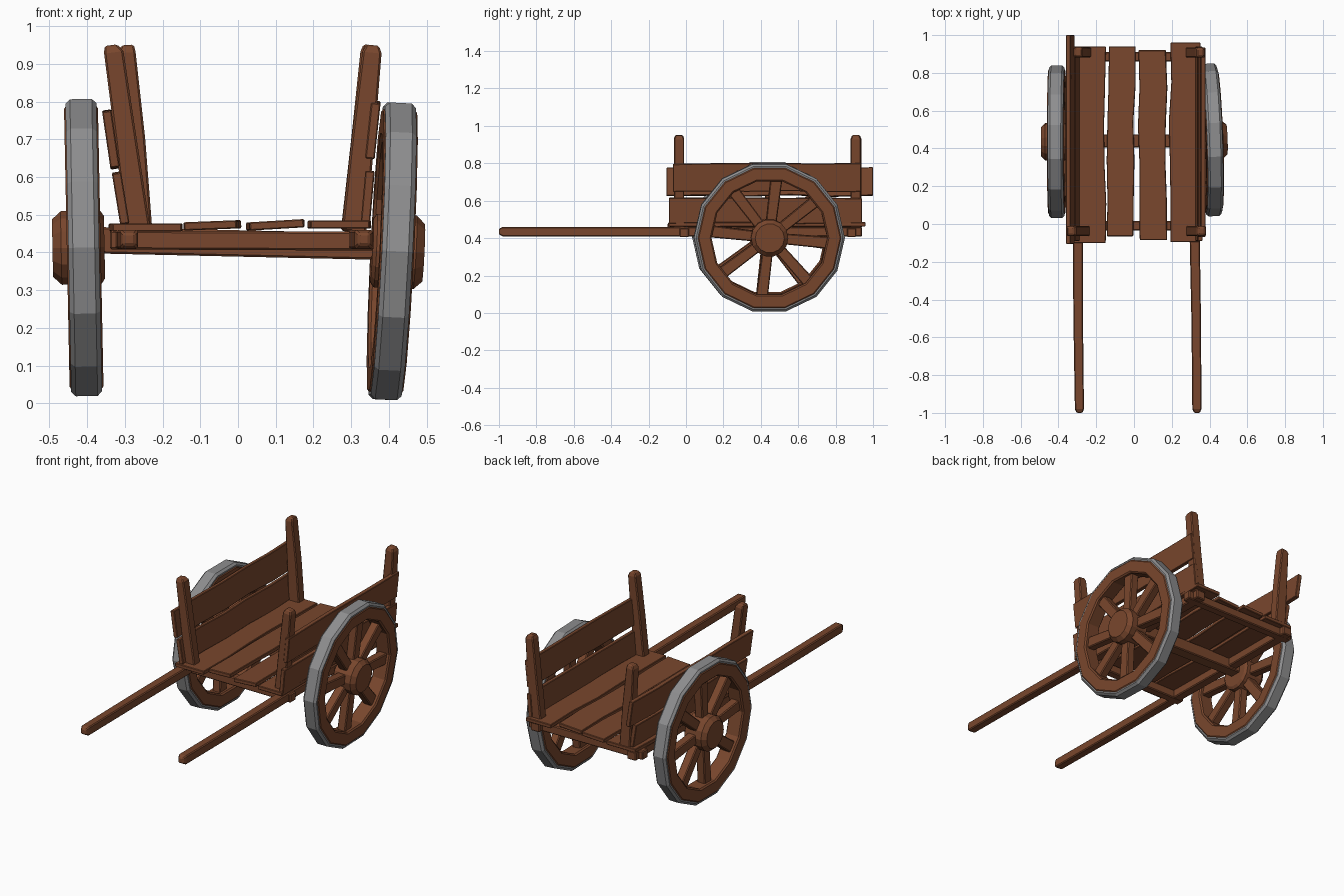
import bpy, bmesh, math, random
from mathutils import Vector, Matrix

if "Cube" in bpy.data.objects:
    bpy.data.objects.remove(bpy.data.objects["Cube"])

random.seed(4)


def material(name, rgb):
    m = bpy.data.materials.new(name)
    m.diffuse_color = (*rgb, 1)
    m.use_nodes = True
    m.node_tree.nodes["Principled BSDF"].inputs["Base Color"].default_value = m.diffuse_color
    return m


WOOD = material("brown_wood", (0.19, 0.062, 0.026))
IRON = material("grey_iron", (0.27, 0.27, 0.275))


def finish(bm, name, mat, bevel=0.0):
    bmesh.ops.recalc_face_normals(bm, faces=bm.faces)
    me = bpy.data.meshes.new(name)
    bm.to_mesh(me)
    bm.free()
    me.materials.append(mat)
    ob = bpy.data.objects.new(name, me)
    bpy.context.collection.objects.link(ob)
    if bevel:
        mod = ob.modifiers.new("worn_edges", 'BEVEL')
        mod.width = bevel
        mod.segments = 1
        mod.angle_limit = math.radians(40)
    return ob


def beam(name, p0, p1, wide, width, thick, segs=1, wobble=0.0, end_width=None,
         tips=(1, 1), tip_len=0.02, bevel=0.005):
    """Rough timber from p0 to p1; 'wide' points along its width."""
    p0, p1 = Vector(p0), Vector(p1)
    d = (p1 - p0).normalized()
    w = Vector(wide)
    w = (w - d * w.dot(d)).normalized()
    t = d.cross(w)
    length = (p1 - p0).length
    end_width = end_width or width
    stations = [(i / segs, 1) for i in range(segs + 1)]
    # tapered tips get one extra section each
    if tips[0] != 1:
        stations[0] = (tip_len / length, 1)
        stations.insert(0, (0, tips[0]))
    if tips[1] != 1:
        stations[-1] = (1 - tip_len / length, 1)
        stations.append((1, tips[1]))
    bm = bmesh.new()
    rings = []
    for f, k in stations:
        c = p0.lerp(p1, f) + w * random.uniform(-wobble, wobble)
        hw = k * (width + (end_width - width) * f + random.uniform(-wobble, wobble)) / 2
        ht = k * thick / 2
        rings.append([bm.verts.new(c + w * a * hw + t * b * ht)
                      for a, b in ((-1, -1), (1, -1), (1, 1), (-1, 1))])
    for a, b in zip(rings, rings[1:]):
        for i in range(4):
            j = (i + 1) % 4
            bm.faces.new((a[i], a[j], b[j], b[i]))
    bm.faces.new(rings[0])
    bm.faces.new(rings[-1])
    return finish(bm, name, WOOD, bevel)


def lathe(name, profile, sides, mat, closed):
    """Revolve (x, radius) points about the x axis."""
    bm = bmesh.new()
    rings = []
    for x, r in profile:
        rings.append([bm.verts.new((x, r * math.cos(a), r * math.sin(a)))
                      for a in (2 * math.pi * i / sides for i in range(sides))])
    pairs = list(zip(rings, rings[1:]))
    if closed:
        pairs.append((rings[-1], rings[0]))
    else:
        bm.faces.new(rings[0])
        bm.faces.new(rings[-1])
    for a, b in pairs:
        for i in range(sides):
            j = (i + 1) % sides
            bm.faces.new((a[i], a[j], b[j], b[i]))
    return finish(bm, name, mat)


def wheel(side, s, centre, tilt, yaw):
    parts = [
        # iron tyre with chamfered shoulders
        lathe(side + "_tyre", [(-0.041, 0.375), (-0.041, 0.392), (-0.029, 0.404),
                               (0.029, 0.404), (0.041, 0.392), (0.041, 0.375)], 14, IRON, True),
        # wooden rim
        lathe(side + "_rim", [(-0.038, 0.31), (-0.045, 0.318), (-0.045, 0.378), (-0.038, 0.388),
                              (0.038, 0.388), (0.045, 0.378), (0.045, 0.318), (0.038, 0.31)],
              14, WOOD, True),
        # hub, fatter on the outer face
        lathe(side + "_hub", [(-0.055 * s, 0.085), (-0.045 * s, 0.1), (0.06 * s, 0.1),
                              (0.083 * s, 0.078)], 14, WOOD, False),
    ]
    for i in range(8):
        a = math.radians(45 * i - 5 + random.uniform(-4, 4))
        u = Vector((0, math.cos(a), math.sin(a)))
        parts.append(beam(f"{side}_spoke_{i + 1}", u * 0.07, u * 0.325,
                          (0, -u.z, u.y), 0.056, 0.05, end_width=0.064))
    m = (Matrix.Translation(centre) @ Matrix.Rotation(yaw, 4, 'Z')
         @ Matrix.Rotation(tilt, 4, 'Y'))
    for p in parts:
        p.matrix_world = m


wheel("left", -1, (-0.409, 0.435, 0.413), -0.02, 0.0)
wheel("right", 1, (0.409, 0.445, 0.403), 0.05, 0.035)

# Axle and cross beams
beam("axle", (-0.40, 0.44, 0.433), (0.40, 0.44, 0.415), (0, 1, 0), 0.07, 0.07)
beam("front_cross_beam", (-0.34, -0.01, 0.433), (0.36, -0.01, 0.43), (0, 1, 0), 0.05, 0.05)
beam("rear_cross_beam", (-0.36, 0.885, 0.433), (0.37, 0.885, 0.43), (0, 1, 0), 0.05, 0.05)

# Long shafts that double as the bed rails
for side, x0, x1 in (("left", -0.288, -0.31), ("right", 0.335, 0.31)):
    beam(side + "_shaft", (x0, -1.0, 0.435), (x1, 0.94, 0.433), (1, 0, 0), 0.05, 0.05,
         segs=4, wobble=0.002, end_width=0.058, tips=(0.6, 1))

# Bed planks: centre x, width, front y, back y, height, cross slope
PLANKS = [(-0.245, 0.185, -0.10, 0.94, 0.466, 0.0),
          (-0.068, 0.142, -0.065, 0.94, 0.472, 0.04),
          (0.098, 0.142, -0.085, 0.92, 0.473, 0.06),
          (0.267, 0.155, -0.095, 0.96, 0.474, 0.0)]
for i, (x, w, y0, y1, z, slope) in enumerate(PLANKS):
    beam(f"bed_plank_{i + 1}", (x, y0, z), (x, y1, z), (1, 0, slope), w, 0.022,
         segs=5, wobble=0.006, bevel=0.003)

# Corner posts leaning outward: bottom x, top x, y
POSTS = [("front_left", -0.265, -0.335, -0.037), ("rear_left", -0.262, -0.295, 0.91),
         ("front_right", 0.305, 0.355, -0.037), ("rear_right", 0.305, 0.352, 0.908)]
for name, xb, xt, y in POSTS:
    beam(name + "_post", (xb, y, 0.455), (xt, y, 0.95), (1, 0, 0), 0.068, 0.055,
         segs=2, wobble=0.003, end_width=0.05, tips=(1, 0.7))

# Side boards nailed outside the posts: bottom (x, z), top (x, z), front y, back y
BOARDS = [("left_lower_board", (-0.300, 0.475), (-0.322, 0.61), -0.09, 0.93),
          ("left_upper_board", (-0.326, 0.625), (-0.348, 0.775), -0.105, 1.0),
          ("right_lower_board", (0.338, 0.48), (0.350, 0.615), -0.09, 0.94),
          ("right_upper_board", (0.350, 0.65), (0.366, 0.80), -0.07, 0.935)]
for name, (xa, za), (xb, zb), y0, y1 in BOARDS:
    cx, cz = (xa + xb) / 2, (za + zb) / 2
    beam(name, (cx, y0, cz), (cx, y1, cz), (xb - xa, 0, zb - za),
         math.hypot(xb - xa, zb - za), 0.025, segs=5, wobble=0.004, bevel=0.003)
